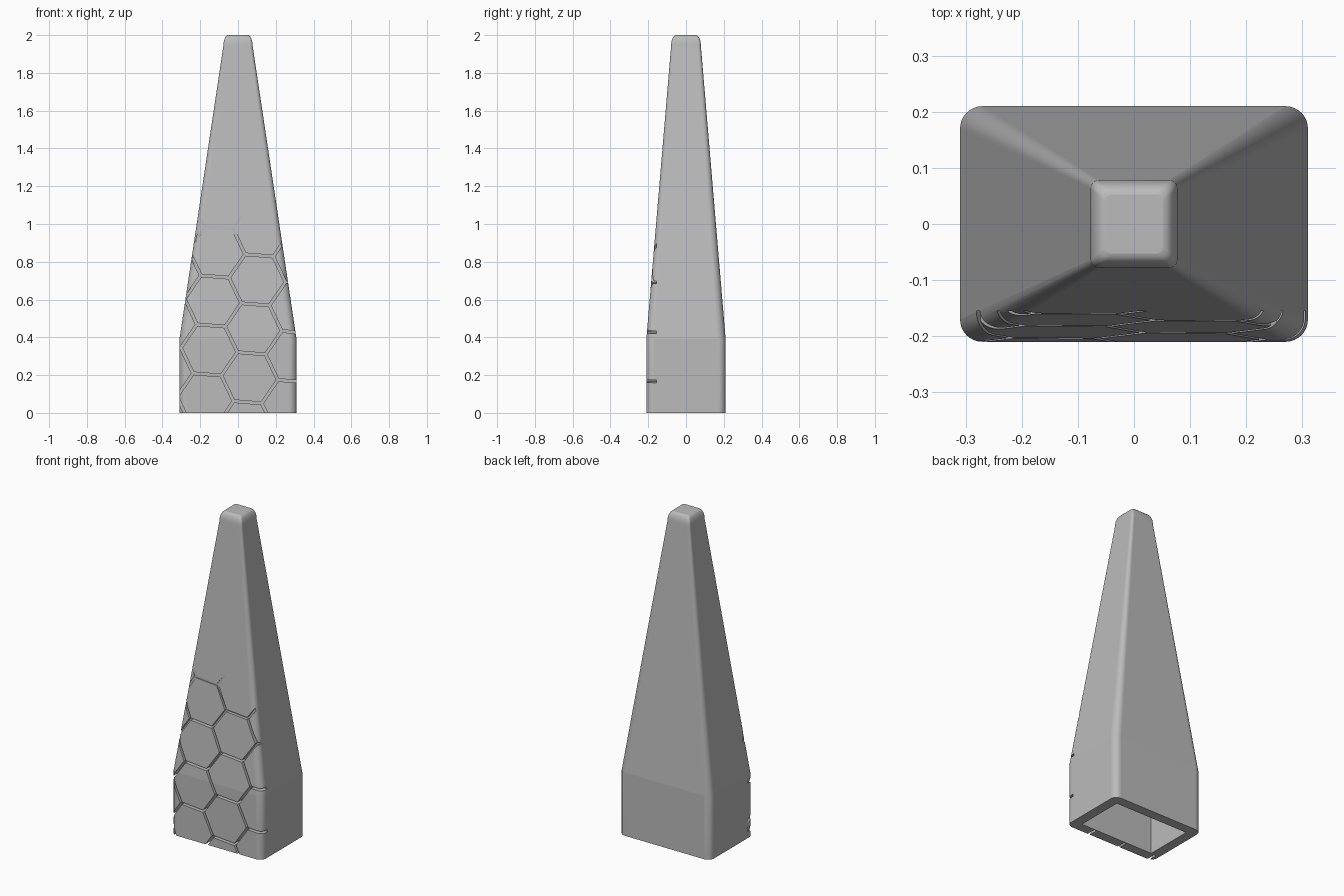
import bpy
import bmesh
from math import sin, cos, pi, radians, sqrt
from mathutils import Matrix

default = bpy.data.objects.get("Cube")
if default:
    bpy.data.objects.remove(default, do_unlink=True)

grey = bpy.data.materials.new("plain grey")
grey.use_nodes = True
colour = (0.5, 0.5, 0.5, 1)
grey.diffuse_color = colour
grey.node_tree.nodes["Principled BSDF"].inputs["Base Color"].default_value = colour


def add_object(name, bm):
    mesh = bpy.data.meshes.new(name)
    bm.to_mesh(mesh)
    bm.free()
    mesh.materials.append(grey)
    obj = bpy.data.objects.new(name, mesh)
    bpy.context.collection.objects.link(obj)
    return obj


def loft(name, rings, steps, smooth_above):
    """Loft rounded rectangles (z, half x, half y, corner radius)."""
    bm = bmesh.new()
    loops = []
    for z, hx, hy, r in rings:
        loop = []
        for corner, (sx, sy) in enumerate([(1, 1), (-1, 1), (-1, -1), (1, -1)]):
            for i in range(steps + 1):
                a = (corner + (i / steps if steps else 0.5)) * pi / 2
                x, y = sx * (hx - r) + r * cos(a), sy * (hy - r) + r * sin(a)
                loop.append(bm.verts.new((x, y, z)))
        loops.append(loop)
    n = len(loops[0])
    for low, high, ring in zip(loops, loops[1:], rings):
        for i in range(n):
            j = (i + 1) % n
            face = bm.faces.new((low[i], low[j], high[j], high[i]))
            # rounded corners and cap are smooth, broad sides stay flat
            face.smooth = i % (steps + 1) != steps or ring[0] >= smooth_above
    bm.faces.new(loops[0][::-1])
    bm.faces.new(loops[-1])
    bmesh.ops.recalc_face_normals(bm, faces=bm.faces[:])
    return add_object(name, bm)


def cut(target, cutter):
    cutter.hide_render = True
    mod = target.modifiers.new("cut", 'BOOLEAN')
    mod.operation = 'DIFFERENCE'
    mod.solver = 'EXACT'
    mod.object = cutter
    bpy.context.view_layer.objects.active = target
    bpy.ops.object.modifier_apply(modifier=mod.name)
    bpy.data.objects.remove(cutter, do_unlink=True)


# Tapered outer body with a softened cap
body_rings = [(0, 0.31, 0.21, 0.04), (0.39, 0.31, 0.21, 0.04),
              (1.94, 0.078, 0.079, 0.015)]
for k in range(1, 7):
    a = k / 6 * pi / 2
    inset = 0.026 * (1 - cos(a))
    body_rings.append((1.94 + 0.06 * sin(a), 0.078 - inset, 0.079 - inset, 0.014))
body = loft("tapered_shell", body_rings, 8, 1.9)

# Open hollow underneath, following the outer walls
cavity = loft("cavity_cutter", [(-0.05, 0.25, 0.15, 0), (0.39, 0.25, 0.15, 0),
                                (1.88, 0.025, 0.02, 0)], 0, 9)
cut(body, cavity)

# Honeycomb net, cut straight into the front to a constant depth
R = 0.15
tilt = Matrix.Rotation(radians(-4.5), 2)
bm = bmesh.new()
for col in range(-4, 4):
    for row in range(-5, 4):
        cx, cz = 1.5 * R * col, sqrt(3) * R * (row + (col % 2) / 2)
        verts = []
        for k in range(6):
            x = cx + R * cos(k * pi / 3)
            z = cz + R * sin(k * pi / 3)
            px = tilt[0][0] * x + tilt[0][1] * z
            pz = tilt[1][0] * x + tilt[1][1] * z
            verts.append(bm.verts.new((0.102 + px, -0.2275, 0.704 + pz)))
        bm.faces.new(verts)
bmesh.ops.remove_doubles(bm, verts=bm.verts[:], dist=0.001)
cells = bm.faces[:]
bmesh.ops.inset_individual(bm, faces=cells, thickness=0.007, use_even_offset=True)
bmesh.ops.delete(bm, geom=[f for f in bm.faces if len(f.verts) == 6], context='FACES')
net = add_object("honeycomb_cutter", bm)
solid = net.modifiers.new("depth", 'SOLIDIFY')
solid.thickness = 0.145
solid.offset = 0
cut(body, net)
